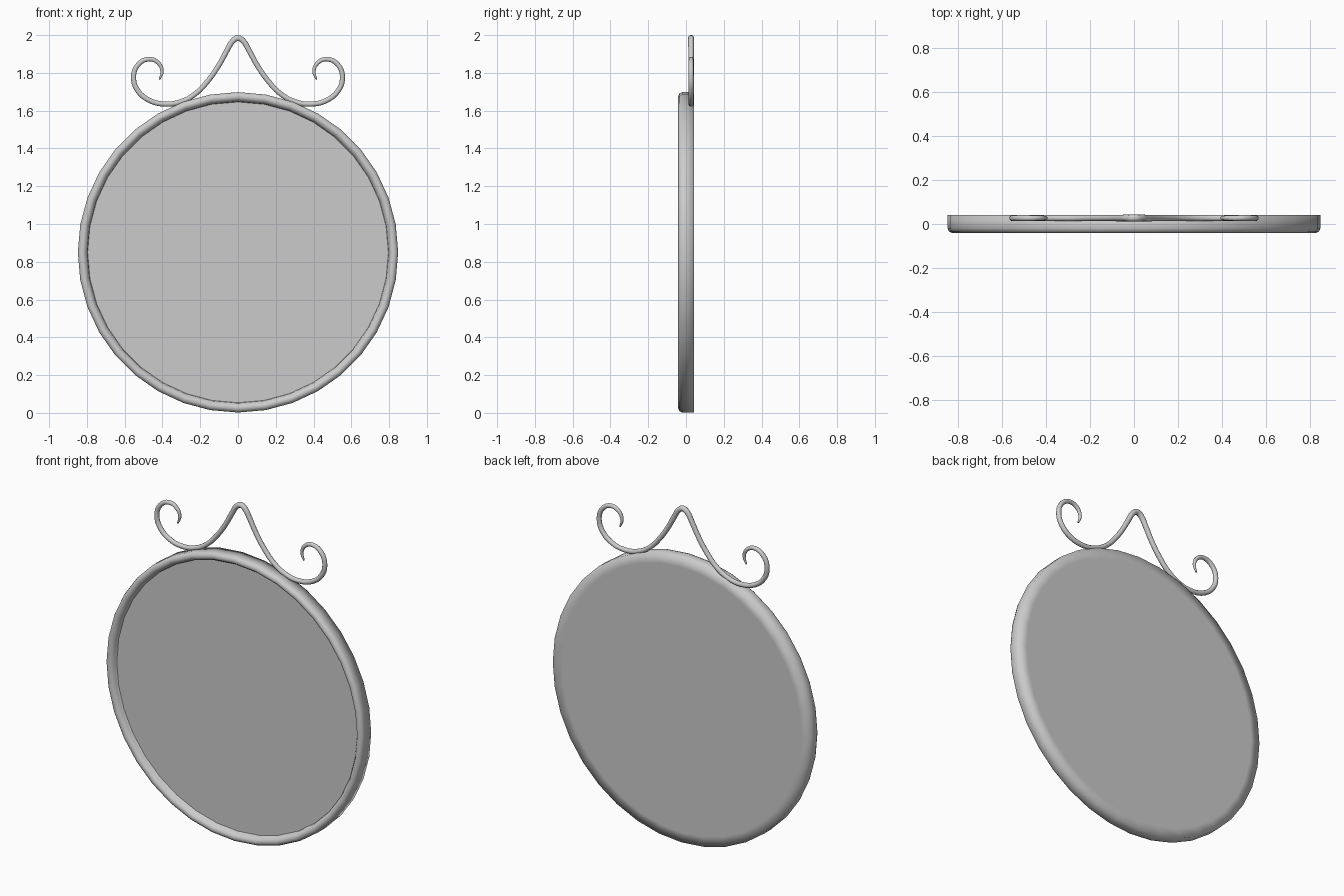
import bpy, bmesh, math

if "Cube" in bpy.data.objects:
    bpy.data.objects.remove(bpy.data.objects["Cube"])

SEG = 36
CZ = 0.85


def lathe(name, profile, smooth):
    """Spin (radius, y) points round the y axis; open ends are capped."""
    bm = bmesh.new()
    rings = []
    for r, y in profile:
        rings.append([bm.verts.new((r * math.sin(2 * math.pi * i / SEG), y,
                                    CZ + r * math.cos(2 * math.pi * i / SEG)))
                      for i in range(SEG)])
    for a, b in zip(rings, rings[1:]):
        for i in range(SEG):
            j = (i + 1) % SEG
            bm.faces.new((a[i], a[j], b[j], b[i]))
    bm.faces.new(rings[0])
    bm.faces.new(rings[-1])
    bmesh.ops.recalc_face_normals(bm, faces=bm.faces)
    for f in bm.faces:
        f.smooth = smooth
    me = bpy.data.meshes.new(name)
    bm.to_mesh(me)
    bm.free()
    ob = bpy.data.objects.new(name, me)
    bpy.context.collection.objects.link(ob)
    return ob


# Round frame with rounded front lip, recessed face and soft-shaded flat back
lathe("mirror_frame", [
    (0.790, 0.042), (0.848, 0.042), (0.848, -0.020), (0.842, -0.034),
    (0.826, -0.042), (0.810, -0.036), (0.799, -0.021), (0.795, 0.004)], True)

# Flat mirror glass set into the frame
lathe("mirror_glass", [(0.796, 0.003), (0.796, -0.003)], False)

# Scrollwork crest: right half as (x, z, thickness), mirrored to the left
half = [
    (0.030, 1.966, 1.1), (0.055, 1.925, 1.05), (0.100, 1.843, 1.0),
    (0.155, 1.763, 1.0), (0.222, 1.692, 1.0), (0.300, 1.648, 1.0),
    (0.390, 1.635, 1.0), (0.470, 1.655, 1.0), (0.530, 1.705, 1.0),
    (0.553, 1.775, 1.0), (0.530, 1.842, 0.95), (0.472, 1.873, 0.9),
    (0.422, 1.853, 0.8), (0.402, 1.808, 0.65), (0.416, 1.764, 0.3)]
path = [(-x, z, t) for x, z, t in reversed(half)] + [(0, 1.984, 1.15)] + half

cu = bpy.data.curves.new("scroll_crest", 'CURVE')
cu.dimensions = '3D'
cu.bevel_depth = 0.0142
cu.bevel_resolution = 3
cu.resolution_u = 4
cu.use_fill_caps = True
sp = cu.splines.new('BEZIER')
sp.bezier_points.add(len(path) - 1)
for p, (x, z, t) in zip(sp.bezier_points, path):
    p.co = (x, 0.027, z)
    p.radius = t
    p.handle_left_type = p.handle_right_type = 'AUTO'
crest = bpy.data.objects.new("scroll_crest", cu)
bpy.context.collection.objects.link(crest)
bpy.context.view_layer.objects.active = crest
crest.select_set(True)
bpy.ops.object.convert(target='MESH')
bpy.ops.object.shade_smooth()
